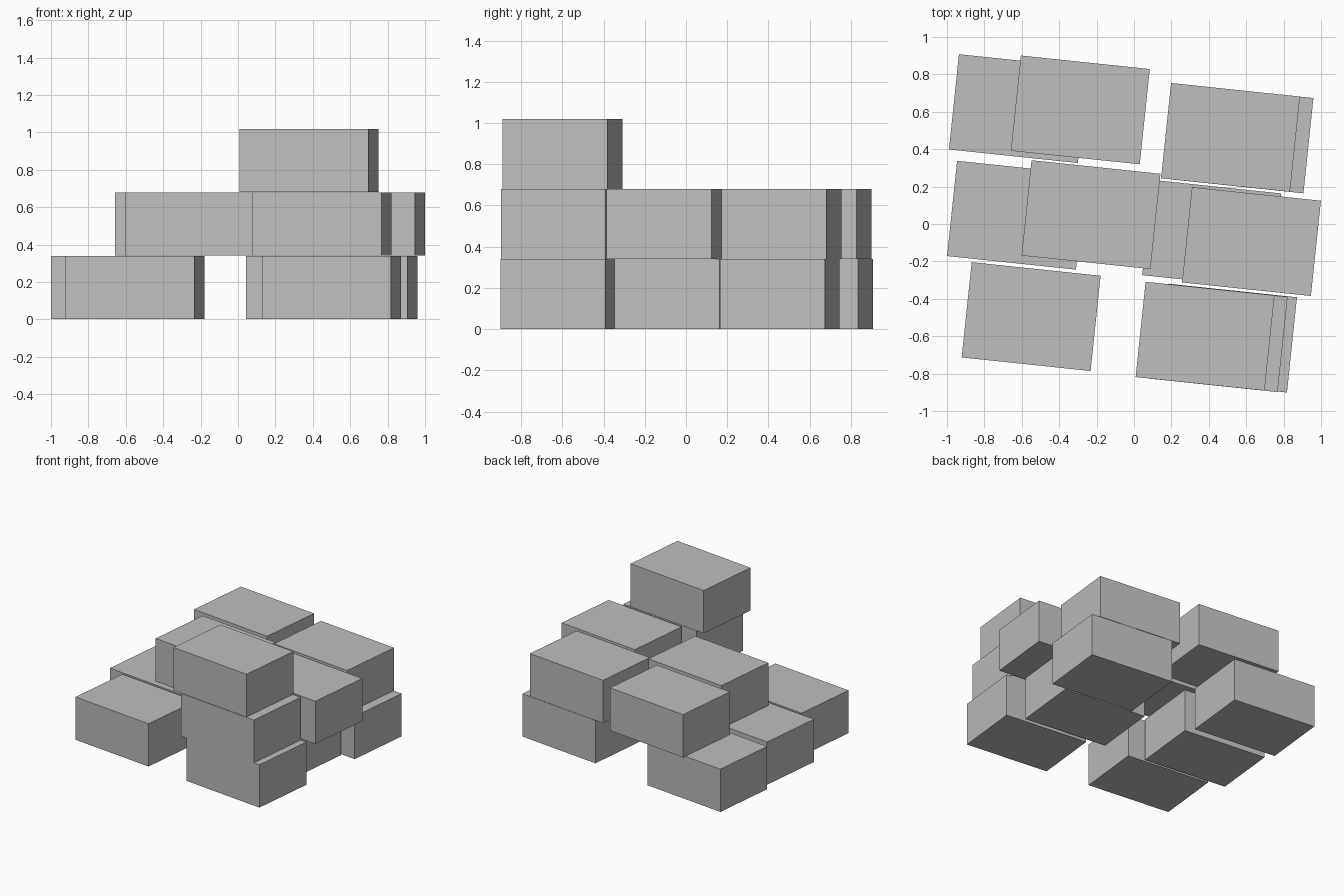
import bpy
import math

if "Cube" in bpy.data.objects:
    bpy.data.objects.remove(bpy.data.objects["Cube"], do_unlink=True)

WIDTH, DEPTH, HEIGHT = 0.693, 0.512, 0.34
TURN = math.radians(-6)

# One plain grey for every block
grey = bpy.data.materials.new("plain_grey")
grey.use_nodes = True
colour = (0.52, 0.52, 0.52, 1)
grey.diffuse_color = colour
grey.node_tree.nodes["Principled BSDF"].inputs["Base Color"].default_value = colour


def block(name, x, y, level):
    """Add one box resting on the given stacking level."""
    bpy.ops.mesh.primitive_cube_add(
        size=1, location=(x, y, (level + 0.5) * HEIGHT), rotation=(0, 0, TURN))
    box = bpy.context.object
    box.name = name
    box.scale = (WIDTH, DEPTH, HEIGHT - 0.002)
    box.data.materials.append(grey)


# Block positions, layer by layer
layers = [
    {"front_right": (-0.55, -0.495), "middle_right": (-0.628, 0.047),
     "back_right": (-0.618, 0.617), "front_left": (0.50, -0.61),
     "middle_left": (0.415, -0.055), "back_left": (0.588, 0.455)},
    {"middle_right": (-0.23, 0.05), "back_right": (-0.287, 0.61),
     "front_left": (0.45, -0.608), "middle_left": (0.628, -0.094),
     "back_left": (0.516, 0.463)},
    {"front_left": (0.38, -0.60)},
]
for level, (layer, spots) in enumerate(zip(("bottom", "middle", "top"), layers)):
    for place, (x, y) in spots.items():
        block(f"{layer}_layer_{place}_block", x, y, level)
